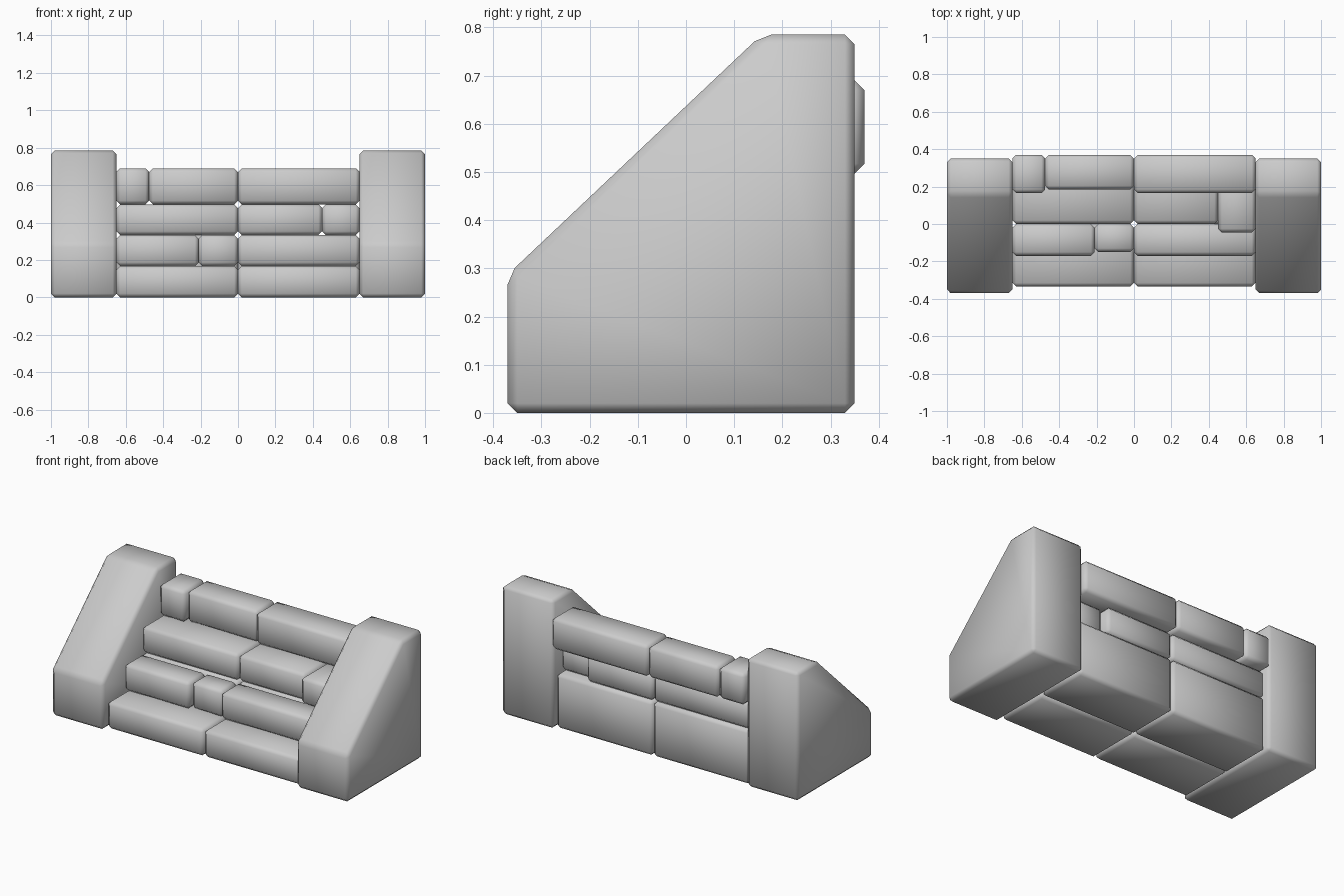
import bpy
import bmesh

cube = bpy.data.objects.get("Cube")
if cube:
    bpy.data.objects.remove(cube, do_unlink=True)

stone = bpy.data.materials.new("grey_stone")
stone.use_nodes = True
GREY = (0.6, 0.6, 0.6, 1.0)
stone.diffuse_color = GREY
stone.node_tree.nodes["Principled BSDF"].inputs["Base Color"].default_value = GREY


def stone_piece(name, x0, x1, profile, bevel=0.02):
    """Extrude a (y, z) outline from x0 to x1 and chamfer it softly."""
    bm = bmesh.new()
    face = bm.faces.new([bm.verts.new((x0, y, z)) for y, z in profile])
    grown = bmesh.ops.extrude_face_region(bm, geom=[face])
    verts = [g for g in grown["geom"] if isinstance(g, bmesh.types.BMVert)]
    bmesh.ops.translate(bm, verts=verts, vec=(x1 - x0, 0, 0))
    bmesh.ops.recalc_face_normals(bm, faces=bm.faces[:])
    bmesh.ops.bevel(bm, geom=bm.edges[:], offset=bevel, segments=1,
                    affect='EDGES', clamp_overlap=True)
    for f in bm.faces:
        f.smooth = True
    mesh = bpy.data.meshes.new(name)
    bm.to_mesh(mesh)
    bm.free()
    mesh.materials.append(stone)
    obj = bpy.data.objects.new(name, mesh)
    bpy.context.collection.objects.link(obj)
    return obj


def block(name, x0, x1, y0, y1, z0, z1):
    return stone_piece(name, x0, x1, [(y0, z0), (y1, z0), (y1, z1), (y0, z1)])


# Sloped side walls
wall = [(-0.37, 0), (0.35, 0), (0.35, 0.785), (0.157, 0.785), (-0.37, 0.287)]
stone_piece("right_side_wall", -1.0, -0.65, wall)
stone_piece("left_side_wall", 0.65, 1.0, wall)

# Steps: height range, then each stone's x range and y range
H1, H2, H3, H4 = 0.167, 0.333, 0.497, 0.69
steps = {
    "first_step": (0, H1, [(-0.65, 0, -0.335, 0), (0, 0.65, -0.335, 0)]),
    "second_step": (H1, H2, [(-0.65, -0.21, -0.17, 0), (-0.21, 0, -0.15, 0),
                             (0, 0.65, -0.17, 0)]),
    "third_step": (H2, H3, [(-0.65, 0, 0, 0.32), (0, 0.45, 0, 0.32),
                            (0.45, 0.65, -0.045, 0.275)]),
    "top_step": (H3, H4, [(-0.65, -0.475, 0.165, 0.37), (-0.475, 0, 0.185, 0.37),
                          (0, 0.65, 0.165, 0.37)]),
    "rear_base": (0, H2, [(-0.65, 0, 0, 0.325), (0, 0.65, 0, 0.325)]),
}
for name, (z0, z1, stones) in steps.items():
    for i, (x0, x1, y0, y1) in enumerate(stones, 1):
        block(f"{name}_stone_{i}", x0, x1, y0, y1, z0, z1)
